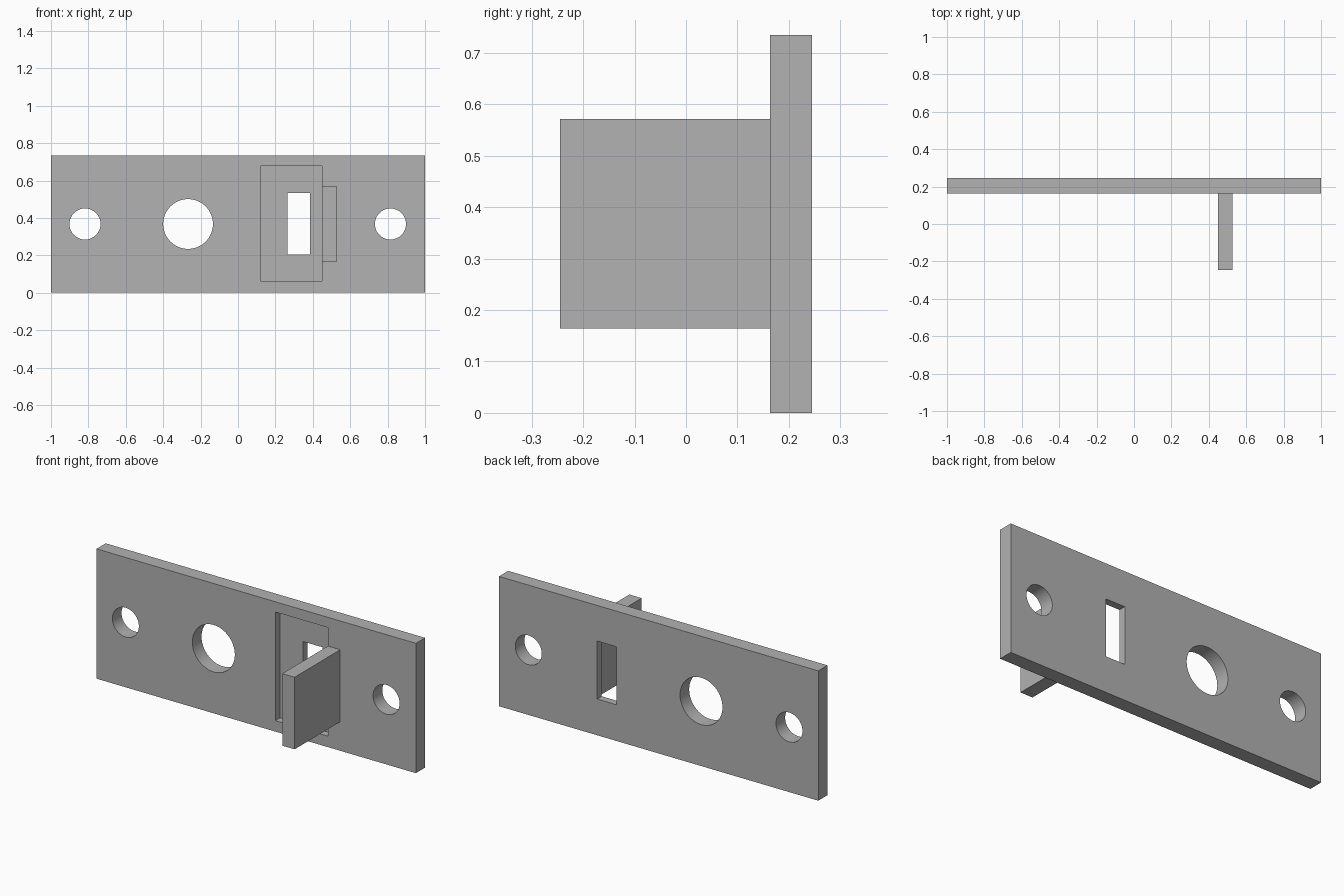
import bpy
import math

if "Cube" in bpy.data.objects:
    bpy.data.objects.remove(bpy.data.objects["Cube"], do_unlink=True)

grey = bpy.data.materials.new("plain grey")
grey.use_nodes = True
colour = (0.445, 0.445, 0.445, 1)
grey.diffuse_color = colour
for node in grey.node_tree.nodes:
    if node.type == 'BSDF_PRINCIPLED':
        node.inputs["Base Color"].default_value = colour

FRONT, BACK, HEIGHT = 0.163, 0.245, 0.735
MID = HEIGHT / 2


def box(name, x, y, z):
    """Box from (low, high) ranges on each axis."""
    bpy.ops.mesh.primitive_cube_add(
        size=1, location=[(a + b) / 2 for a, b in (x, y, z)])
    ob = bpy.context.object
    ob.name = name
    ob.scale = [b - a for a, b in (x, y, z)]
    bpy.ops.object.transform_apply(location=False, rotation=False, scale=True)
    ob.data.materials.append(grey)
    return ob


def rod(name, x, radius):
    """Cylinder running front to back at mid height."""
    bpy.ops.mesh.primitive_cylinder_add(
        vertices=64, radius=radius, depth=0.4,
        location=(x, (FRONT + BACK) / 2, MID), rotation=(math.pi / 2, 0, 0))
    ob = bpy.context.object
    ob.name = name
    ob.data.materials.append(grey)
    return ob


def cut(target, cutter):
    mod = target.modifiers.new(cutter.name, 'BOOLEAN')
    mod.operation = 'DIFFERENCE'
    mod.solver = 'EXACT'
    mod.object = cutter
    cutter.hide_render = True
    bpy.context.view_layer.objects.active = target
    bpy.ops.object.modifier_apply(modifier=mod.name)
    bpy.data.objects.remove(cutter, do_unlink=True)


# Flat plate with a shallow front recess, a slot through it and round holes
plate = box("plate", (-1, 1), (FRONT, BACK), (0, HEIGHT))
cut(plate, box("recess", (0.12, 0.45), (0, FRONT + 0.041), (0.062, 0.677)))
cut(plate, box("slot", (0.265, 0.385), (0, 0.4), (0.205, 0.533)))
for name, x, radius in (("right_screw_hole", -0.818, 0.083),
                        ("centre_hole", -0.267, 0.133),
                        ("left_screw_hole", 0.815, 0.083)):
    cut(plate, rod(name, x, radius))

bpy.ops.object.select_all(action='DESELECT')
plate.select_set(True)
bpy.context.view_layer.objects.active = plate
bpy.ops.object.shade_smooth_by_angle(angle=math.radians(30))

# Upright tab standing out from the plate beside the recess
box("tab", (0.449, 0.526), (-0.245, FRONT), (0.164, 0.572))
